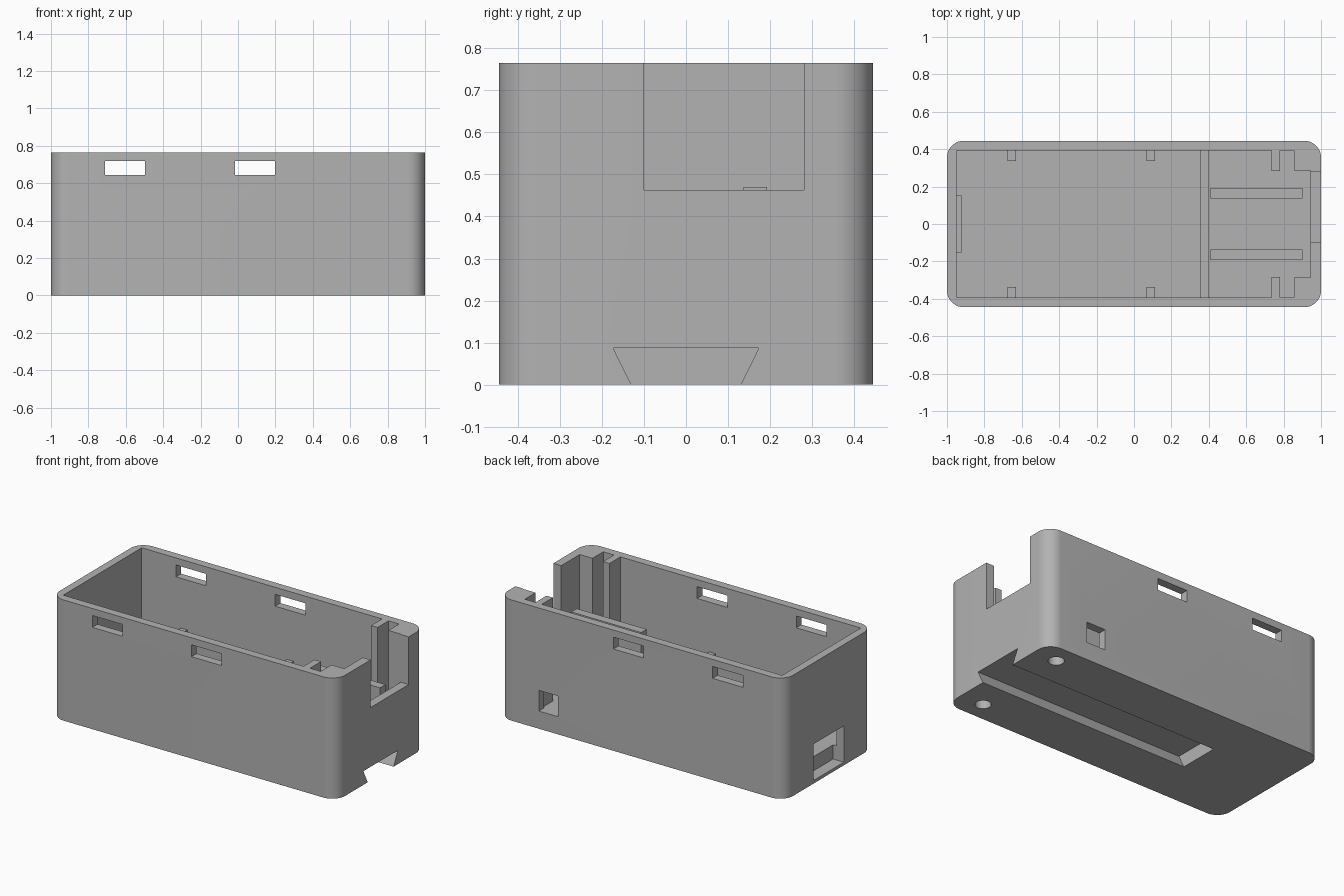
import bpy, bmesh
from math import pi, cos, sin
from mathutils import Matrix

if "Cube" in bpy.data.objects:
    bpy.data.objects.remove(bpy.data.objects["Cube"], do_unlink=True)

grey = bpy.data.materials.new("plain grey")
grey.use_nodes = True
COLOUR = (0.45, 0.45, 0.45, 1)
grey.diffuse_color = COLOUR
grey.node_tree.nodes["Principled BSDF"].inputs["Base Color"].default_value = COLOUR

HX, HY, HZ = 1.0, 0.445, 0.765   # outer half length, half width, height
IN = 0.393                       # inner half width
FLOOR = 0.11


def prism(name, outline, low, high, matrix=None):
    """Extrude a flat outline from low to high along its own z axis."""
    bm = bmesh.new()
    face = bm.faces.new([bm.verts.new((u, v, low)) for u, v in outline])
    top = bmesh.ops.extrude_face_region(bm, geom=[face])["geom"]
    bmesh.ops.translate(bm, vec=(0, 0, high - low),
                        verts=[g for g in top if isinstance(g, bmesh.types.BMVert)])
    if matrix:
        bm.transform(matrix)
    bmesh.ops.recalc_face_normals(bm, faces=bm.faces)
    mesh = bpy.data.meshes.new(name)
    bm.to_mesh(mesh)
    bm.free()
    mesh.materials.append(grey)
    ob = bpy.data.objects.new(name, mesh)
    bpy.context.collection.objects.link(ob)
    return ob


def box(name, x, y, z):
    return prism(name, [(x[0], y[0]), (x[1], y[0]), (x[1], y[1]), (x[0], y[1])], *z)


def arc(cx, cy, r, start, end, n):
    return [(cx + r * cos(start + (end - start) * i / n),
             cy + r * sin(start + (end - start) * i / n)) for i in range(n + 1)]


# Outer body with rounded upright corners
R = 0.09
outline = []
for k, (sx, sy) in enumerate([(1, 1), (-1, 1), (-1, -1), (1, -1)]):
    outline += arc(sx * (HX - R), sy * (HY - R), R, k * pi / 2, (k + 1) * pi / 2, 12)
case = prism("case_body", outline, 0, HZ)

# Main cavity, leaving guide ribs and thick corner blocks at the open end
side = [(-0.95, IN), (0.735, IN), (0.735, 0.283), (0.78, 0.283),
        (0.78, IN), (0.855, IN), (0.855, 0.285), (0.945, 0.285)]
cutters = [prism("cavity", side + [(x, -y) for x, y in reversed(side)], FLOOR, 1)]

# Vent slots through both long walls
for x in (-0.71, -0.015):
    cutters.append(box("vent_slot", (x, x + 0.212), (-0.6, 0.6), (0.645, 0.72)))

# Notch in the end wall, back window and pocket in the other end
cutters.append(box("end_notch", (0.9, 1.1), (-0.1, 0.28), (0.463, 1)))
cutters.append(box("back_window", (0.585, 0.72), (0.35, 0.6), (0.112, 0.243)))
cutters.append(box("end_pocket", (-1.1, -0.925), (-0.152, 0.152), (0.02, 0.25)))

# Dovetail channel under the floor, open at the notched end
along_x = Matrix(((0, 0, 1, 0), (1, 0, 0, 0), (0, 1, 0, 0), (0, 0, 0, 1)))
flare = 0.0052
cutters.append(prism("dovetail", [(-0.13 + flare, -0.01), (0.13 - flare, -0.01),
                                  (0.173, 0.087), (-0.173, 0.087)], -0.475, 1.1, along_x))

# Blind round holes underneath
for y in (-0.32, 0.32):
    cutters.append(prism("round_hole", arc(0.84, y, 0.046, 0, 2 * pi * 31 / 32, 31),
                         -0.05, 0.06))

bpy.context.view_layer.objects.active = case
for cutter in cutters:
    mod = case.modifiers.new("cut", "BOOLEAN")
    mod.operation, mod.solver, mod.object = "DIFFERENCE", "EXACT", cutter
    bpy.ops.object.modifier_apply(modifier=mod.name)
    bpy.data.objects.remove(cutter, do_unlink=True)

# Smooth the rounded corners, keep the edges sharp
bpy.ops.object.select_all(action="DESELECT")
case.select_set(True)
bpy.ops.object.shade_smooth_by_angle(angle=pi / 6)

# Low partition across the floor
box("partition", (0.355, 0.4), (-IN - 0.01, IN + 0.01), (FLOOR - 0.01, 0.25))

for s, label in ((1, "back"), (-1, "front")):
    # Support rails
    ys = sorted((s * 0.137, s * 0.192))
    box(label + "_support_rail", (0.41, 0.9), ys, (FLOOR - 0.01, 0.47))
    # Small wall posts
    ys = sorted((s * 0.338, s * (IN + 0.01)))
    for x in (-0.675, 0.068):
        box(label + "_wall_post", (x, x + 0.045), ys, (FLOOR - 0.01, 0.33))
